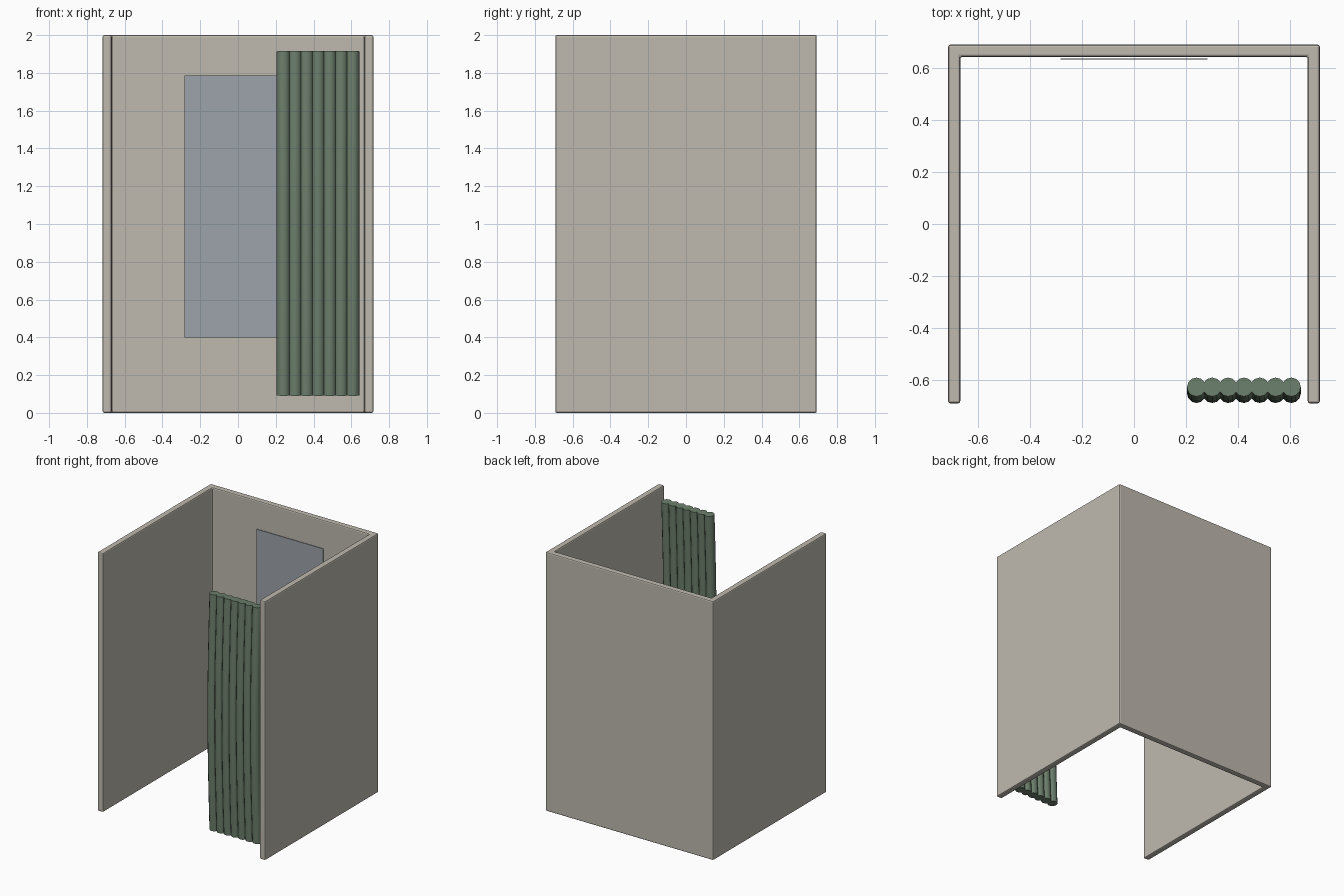
import bpy, bmesh, math

if "Cube" in bpy.data.objects:
    bpy.data.objects.remove(bpy.data.objects["Cube"])


def material(name, rgb):
    m = bpy.data.materials.new(name)
    m.diffuse_color = (*rgb, 1)
    m.use_nodes = True
    m.node_tree.nodes["Principled BSDF"].inputs["Base Color"].default_value = m.diffuse_color
    return m


def mesh_object(name, bm, mat):
    bmesh.ops.recalc_face_normals(bm, faces=bm.faces)
    me = bpy.data.meshes.new(name)
    bm.to_mesh(me)
    bm.free()
    me.materials.append(mat)
    ob = bpy.data.objects.new(name, me)
    bpy.context.collection.objects.link(ob)
    return ob


def extruded(name, outline, z0, z1, mat):
    bm = bmesh.new()
    face = bm.faces.new([bm.verts.new((x, y, z0)) for x, y in outline])
    ext = bmesh.ops.extrude_face_region(bm, geom=[face])
    for v in ext["geom"]:
        if isinstance(v, bmesh.types.BMVert):
            v.co.z = z1
    return mesh_object(name, bm, mat)


wall_mat = material("beige_panel", (0.52, 0.49, 0.43))
glass_mat = material("mirror_glass", (0.34, 0.37, 0.41))
cloth_mat = material("green_cloth", (0.15, 0.21, 0.15))

# U-shaped booth walls with softened edges
X, Y, T = 0.717, 0.692, 0.047
walls = extruded("booth_walls", [
    (-X, -Y), (-X, Y), (X, Y), (X, -Y),
    (X - T, -Y), (X - T, Y - T), (T - X, Y - T), (T - X, -Y)], 0, 2, wall_mat)
bev = walls.modifiers.new("bevel", 'BEVEL')
bev.width = 0.009
bev.segments = 2

# Thin mirror hung just in front of the back wall
extruded("mirror", [(-0.284, 0.634), (0.284, 0.634), (0.284, 0.638), (-0.284, 0.638)],
         0.40, 1.785, glass_mat)

# Curtain drawn aside: seven overlapping folds that bow gently forward
cu = bpy.data.curves.new("curtain", 'CURVE')
cu.dimensions = '3D'
cu.bevel_depth = 0.0365
cu.bevel_resolution = 4
cu.use_fill_caps = True
steps = 8
for i in range(7):
    sp = cu.splines.new('POLY')
    sp.points.add(steps)
    for k, p in enumerate(sp.points):
        t = k / steps
        bow = 0.025 * math.sin(math.pi * t)
        p.co = (0.241 + i * 0.061, -0.629 - bow, 0.092 + 1.822 * t, 1)
cu.materials.append(cloth_mat)
curtain = bpy.data.objects.new("curtain", cu)
bpy.context.collection.objects.link(curtain)
bpy.context.view_layer.objects.active = curtain
curtain.select_set(True)
bpy.ops.object.convert(target='MESH')
bpy.ops.object.shade_smooth_by_angle(angle=math.radians(40))
